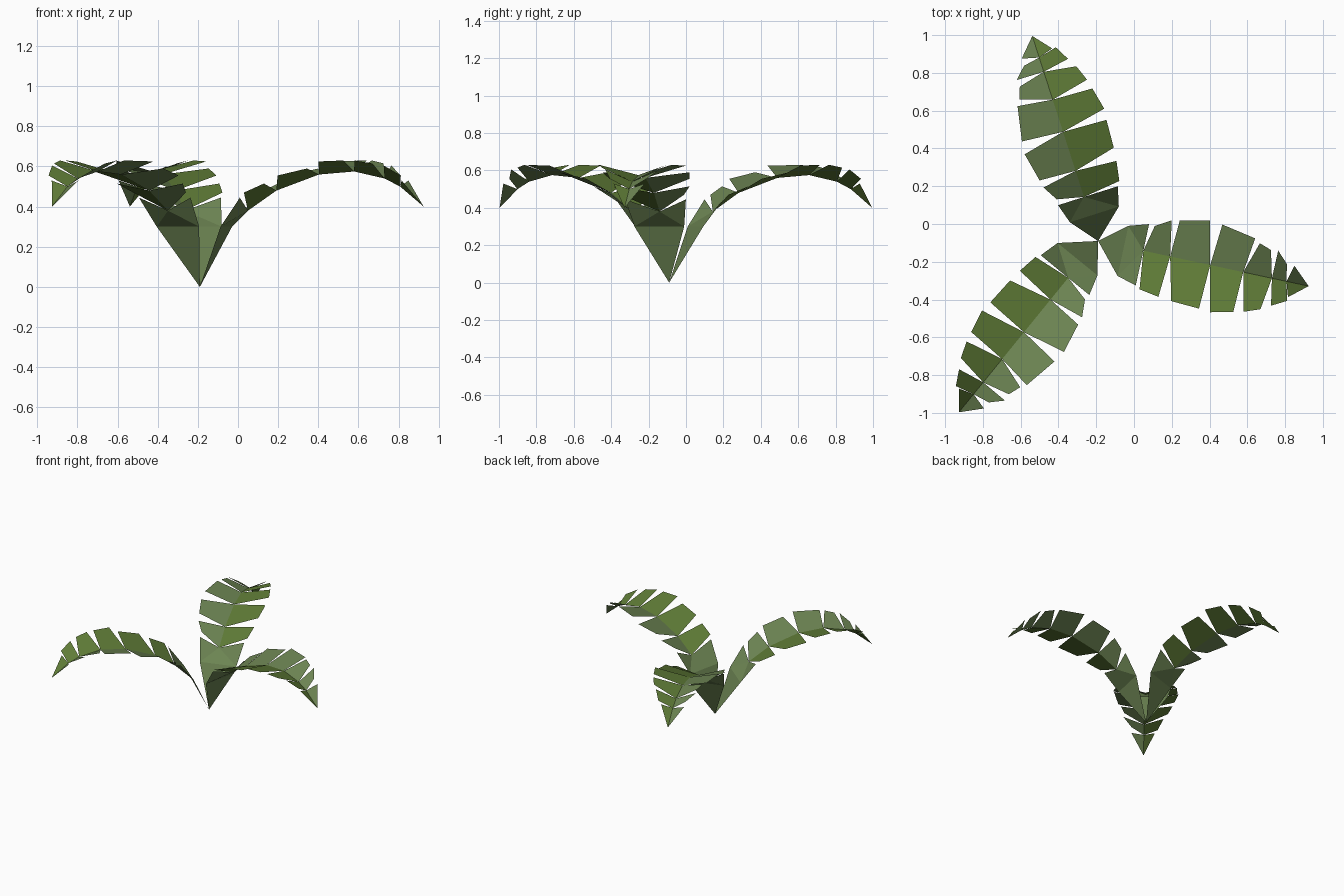
import bpy
from math import cos, sin, radians

cube = bpy.data.objects.get("Cube")
if cube:
    bpy.data.objects.remove(cube, do_unlink=True)


def make_material(name, color):
    mat = bpy.data.materials.new(name)
    mat.use_nodes = True
    mat.diffuse_color = (*color, 1)
    shader = mat.node_tree.nodes["Principled BSDF"]
    shader.inputs["Base Color"].default_value = (*color, 1)
    shader.inputs["Roughness"].default_value = 0.9
    return mat


sage = make_material("sage_green", (0.15, 0.23, 0.085))
moss = make_material("moss_green", (0.115, 0.2, 0.038))

# Midrib: distance from the root, height
RIB = [(.245, .38), (.39, .48), (.607, .56), (.786, .575),
       (.941, .54), (1.02, .50), (1.14, .40)]

# Leaflet outer edges: near and far corner as (distance, offset)
LEFT = [((.277, .141), (.358, .189)), ((.4, .197), (.556, .23)),
        ((.625, .223), (.81, .188)), ((.84, .168), (.905, .145)),
        ((.943, .15), (1.003, .09)), ((1.043, .09),)]
RIGHT = [((.268, -.204), (.374, -.222)), ((.445, -.23), (.597, -.238)),
         ((.657, -.245), (.778, -.218)), ((.831, -.205), (.916, -.173)),
         ((.967, -.143), (1.045, -.1)), ((1.045, -.08),)]
EDGE_HEIGHT = [(.47, .515), (.555, .59), (.625, .63),
               (.63, .615), (.605, .555), (.53,)]


def make_frond(name, angle, stretch=1.0):
    verts, faces, slots = [], [], []
    c, s = cos(radians(angle)), sin(radians(angle))

    def point(u, v, z):
        u *= stretch
        verts.append((-.19 + u * c - v * s, -.09 + u * s + v * c, z))
        return len(verts) - 1

    def face(ids, slot=0):
        faces.append(ids)
        slots.append(slot)

    # Folded stalk and lowest blade
    rib = [point(u, 0, z) for u, z in RIB]
    root = point(0, 0, 0)
    left, right = point(.14, .112, .3), point(.14, -.16, .3)
    face((root, right, left))
    face((left, right, rib[0]))
    face((left, rib[0], point(.245, .144, .445)))
    face((rib[0], right, point(.244, -.188, .445)))

    # Separate leaflets along both sides of the midrib
    for slot, side in enumerate((LEFT, RIGHT)):
        for i, (corners, heights) in enumerate(zip(side, EDGE_HEIGHT)):
            outer = [point(u, v, z) for (u, v), z in zip(corners, heights)]
            loop = [rib[i], rib[i + 1]] + outer[::-1]
            face(loop[::-1] if slot else loop, slot)

    mesh = bpy.data.meshes.new(name)
    mesh.from_pydata(verts, [], faces)
    mesh.materials.append(sage)
    mesh.materials.append(moss)
    for poly, slot in zip(mesh.polygons, slots):
        poly.material_index = slot
    mesh.update()
    obj = bpy.data.objects.new(name, mesh)
    bpy.context.collection.objects.link(obj)


# Three fronds spreading from one root
make_frond("left_frond", -12.1)
make_frond("back_frond", 107.8)
make_frond("front_right_frond", 230.9, 1.025)
